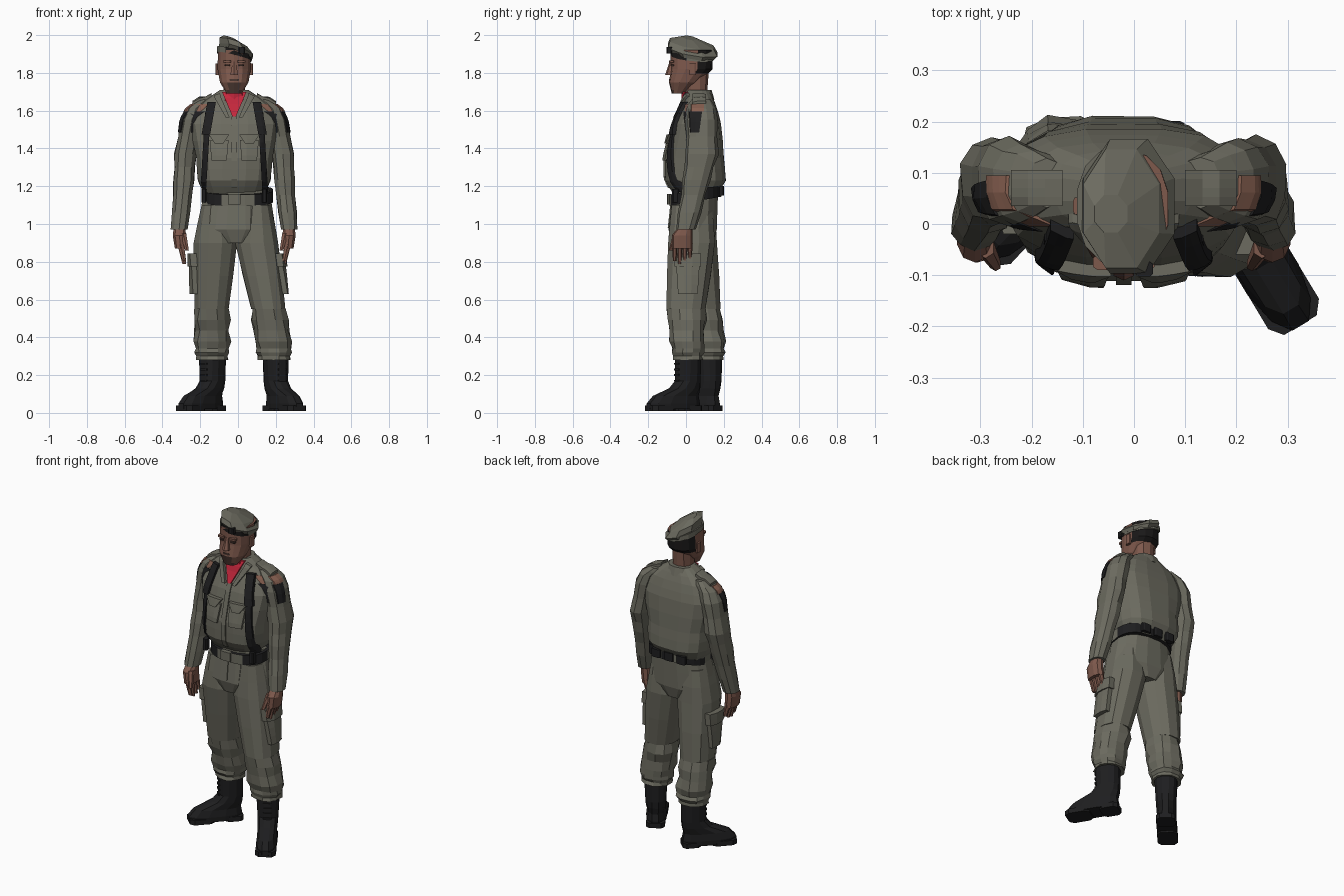
import bpy, bmesh, math, random
from mathutils import Matrix, Vector
from mathutils.bvhtree import BVHTree

random.seed(4)
cube = bpy.data.objects.get("Cube")
if cube:
    bpy.data.objects.remove(cube)


def material(name, *colour):
    m = bpy.data.materials.new(name)
    m.use_nodes = True
    m.diffuse_color = (*colour, 1)
    m.node_tree.nodes["Principled BSDF"].inputs["Base Color"].default_value = (*colour, 1)
    return m


cloth = material("olive cloth", .15, .147, .116)
black = material("black leather", .013, .013, .014)
skin = material("brown skin", .21, .1, .073)
beard = material("shaved beard", .07, .04, .032)
red = material("red scarf", .55, .02, .045)
hair = material("black hair", .01, .009, .009)
rust = material("rust badge", .24, .115, .08)
MID = -.02  # mirror plane of the body
SIDES = (("left", 1), ("right", -1))


def finish(name, verts, faces, mats, rule=None):
    """Make the object, face its surfaces outwards and colour them by rule."""
    mesh = bpy.data.meshes.new(name)
    mesh.from_pydata(verts, [], faces)
    bm = bmesh.new()
    bm.from_mesh(mesh)
    bmesh.ops.recalc_face_normals(bm, faces=bm.faces)
    bm.to_mesh(mesh)
    bm.free()
    obj = bpy.data.objects.new(name, mesh)
    bpy.context.collection.objects.link(obj)
    for mat in mats:
        mesh.materials.append(mat)
    if rule:
        for face in mesh.polygons:
            face.material_index = rule(face.center)
    return obj


def blend(keys, count):
    """Spread rings evenly between a few key rings."""
    rings = []
    for i in range(count):
        t = i / (count - 1) * (len(keys) - 1)
        k = min(int(t), len(keys) - 2)
        rings.append([a + (b - a) * (t - k) for a, b in zip(keys[k], keys[k + 1])])
    return rings


def rounded(value, power):
    return math.copysign(abs(value) ** (2 / power), value)


def loft(name, rings, *mats, sides=10, power=2.3, crease=0, tilt=(0, 0), rule=None):
    """Skin over rings of (x, y, z, half width, half depth) with capped ends."""
    verts = []
    for r, (x, y, z, rx, ry) in enumerate(rings):
        for i in range(sides):
            angle = math.tau * (i + .5) / sides
            fold = 1 + crease * (r % 2 - .5) + random.uniform(-crease, crease)
            dx = rounded(math.cos(angle), power) * rx * fold
            dy = rounded(math.sin(angle), power) * ry * fold
            verts.append(Vector((x + dx, y + dy, z + tilt[0] * dx + tilt[1] * dy)))
    faces = [list(range(sides)), list(range(len(verts) - sides, len(verts)))]
    for r in range(len(rings) - 1):
        for i in range(sides):
            a, b = r * sides + i, r * sides + (i + 1) % sides
            faces.append([a, b, b + sides, a + sides])
    return finish(name, verts, faces, mats, rule)


def block(name, x, y, z, width, depth, height, mat, top=1):
    """Chamfered box on its centre, narrowed at the top."""
    w, d, h = width / 2, depth / 2, height / 2
    return loft(name, [(x, y, z - h, w, d), (x, y, z + h, w * top, d * top)], mat, sides=8, power=4)


def mirrored(rings, s):
    return [(MID + s * x, *rest) for x, *rest in rings]


# Jacket with a loose hem over the belt and a broad flat back
jacket = [(MID, .05, 1.16, .16, .12), (MID, .05, 1.23, .195, .163), (MID, .045, 1.35, .205, .158),
          (MID, .06, 1.53, .24, .128), (MID, .07, 1.63, .195, .09), (MID, .065, 1.71, .075, .06)]
parts = [loft("jacket", blend(jacket, 11), cloth, sides=16, power=2.8, crease=.01)]

# Trousers: hips, then each leg with creased, bloused cuffs
hips = [(-.01, .035, .9, .1, .11), (-.01, .035, .97, .213, .13), (-.005, .05, 1.18, .175, .122)]
parts.append(loft("hips", blend(hips, 5), cloth, sides=16))
for side, hip, knee, ankle in (("left", (.1, .03), (.16, 0), (.19, .01)),
                               ("right", (-.12, .04), (-.14, .08), (-.135, .12))):
    thigh = [(*hip, 1.1, .075, .11), (*hip, .9, .118, .128), (*knee, .55, .093, .107)]
    shin = [(*knee, .55, .093, .107), (*ankle, .35, .098, .09), (*ankle, .28, .083, .078)]
    parts.append(loft(side + "_thigh", blend(thigh, 5), cloth, sides=12, crease=.015))
    parts.append(loft(side + "_cuff", blend(shin, 8), cloth, sides=12, crease=.07))

# Sleeves
sleeve = [(.15, .08, 1.66, .04, .05), (.215, .08, 1.6, .06, .085), (.258, .085, 1.37, .06, .085),
          (.268, .05, 1.2, .054, .07), (.292, 0, .97, .046, .052)]
for side, s in SIDES:
    parts.append(loft(side + "_sleeve", blend(mirrored(sleeve, s), 11), cloth, crease=.05))

# Surface that the sewn-on panels follow
verts, faces = [], []
for part in parts:
    base = len(verts)
    verts += [v.co.copy() for v in part.data.vertices]
    faces += [[i + base for i in p.vertices] for p in part.data.polygons]
body = BVHTree.FromPolygons(verts, faces)
AIM = {"front": lambda u, v: ((u, -1, v), (0, 1, 0)),
       "left": lambda u, v: ((1, u, v), (-1, 0, 0)),
       "right": lambda u, v: ((-1, u, v), (1, 0, 0)),
       "top": lambda u, v: ((u, v, 3), (0, 0, -1))}


def panel(name, axis, u, v, width, height, mat, thick=.008, taper=1, lean=0, rows=4, cols=3):
    """Panel draped on the body; taper narrows its foot, lean shifts its head."""
    inner, outer = [], []
    for r in range(rows + 1):
        up = r / rows
        for c in range(cols + 1):
            across = (c / cols - .5) * width * (taper + (1 - taper) * up)
            start, aim = map(Vector, AIM[axis](u + across + lean * (up - .5), v + height * (up - .5)))
            hit = body.ray_cast(start, aim)[0] or body.find_nearest(start + aim)[0]
            inner.append(hit + aim * .01)
            outer.append(hit - aim * thick)
    w, total = cols + 1, len(inner)
    quads = [[r * w + c, r * w + c + 1, r * w + w + c + 1, r * w + w + c]
             for r in range(rows) for c in range(cols)]
    edges = [(a, b) for q in quads for a, b in zip(q, q[1:] + q[:1])]
    rim = [e for e in edges if e[::-1] not in edges]
    back = [[i + total for i in q] for q in quads]
    walls = [[a, b, b + total, a + total] for a, b in rim]
    finish(name, inner + outer, quads + back + walls, [mat])


# Hands with fingers and thumb
palm = [(.29, 0, .99, .03, .035), (.29, -.02, .94, .037, .055), (.285, -.02, .87, .03, .055)]
thumb = [(.27, -.045, .95, .018, .022), (.25, -.08, .86, .011, .012)]
for side, s in SIDES:
    loft(side + "_palm", mirrored(palm, s), skin)
    loft(side + "_thumb", mirrored(thumb, s), skin, sides=6)
    for f in range(4):
        y = -.06 + f * .027
        tip = .785 + abs(f - 1.3) * .015
        finger = [(.285, y, .9, .02, .015), (.265, y, tip, .011, .009)]
        loft(f"{side}_finger_{f + 1}", mirrored(finger, s), skin, sides=6)

# Boots with laces, turned outwards
boot = [(0, -.09, .02, .058, .158), (0, -.09, .05, .06, .158), (0, -.075, .09, .055, .135),
        (0, -.02, .13, .058, .088), (0, 0, .17, .06, .07), (0, 0, .3, .067, .07)]
for side, x, y, turn in (("left", .2, .01, 31), ("right", -.135, .12, -43)):
    shoe = [loft(side + "_boot", boot, black, sides=12)]
    shoe.append(block(side + "_sole", 0, -.17, .025, .12, .15, .03, black))
    shoe.append(block(side + "_heel", 0, .015, .025, .11, .11, .03, black))
    for i in range(4):
        shoe.append(block(f"{side}_lace_{i + 1}", 0, -.065, .17 + i * .03, .05, .02, .01, black))
    for piece in shoe:
        piece.data.transform(Matrix.Translation((x, y, 0)) @ Matrix.Rotation(math.radians(turn), 4, "Z"))


# Belt: rising to the back, black pieces between cloth loops, pouches, cloth buckle
def belt_rule(c):
    angle = math.degrees(math.atan2(c.y - .05, c.x))
    return 0 if -120 < angle < -65 or round(angle / 15) % 4 == 0 else 1


loft("belt", [(0, .05, z, .187, .138) for z in (1.12, 1.18)], cloth, black,
     sides=24, power=2.5, tilt=(0, .18), rule=belt_rule)
for i in range(3):
    block("back_pouch", -.1 + i * .085, .187, 1.175, .06, .03, .05, black)
block("buckle", MID, -.088, 1.13, .07, .025, .055, cloth)

# Harness, pockets, lapels and badges on both sides
for side, s in SIDES:
    def front(u):
        return MID + s * u
    block(side + "_strap_end", front(.16), -.055, 1.15, .028, .04, .07, black)
    panel(side + "_strap", "front", front(.152), 1.38, .03, .42, black, .013, lean=-.025 * s, rows=8)
    panel(side + "_strap_pad", "front", front(.135), 1.56, .045, .17, black, .022, lean=-.03 * s)
    panel(side + "_chest_pocket", "front", front(.08), 1.39, .1, .11, cloth, .014, taper=.8)
    panel(side + "_pocket_flap", "front", front(.08), 1.45, .11, .05, cloth, .023, taper=.4)
    panel(side + "_lapel", "front", front(.07), 1.635, .04, .14, cloth, .018, taper=.5, lean=.07 * s)
    panel(side + "_epaulette", "top", front(.17), .07, .1, .07, cloth, .014)
    panel(side + "_arm_badge", side, .035, 1.54, .1, .11, black, .005, taper=.7)
    panel(side + "_shoulder_badge", side, .045, 1.615, .1, .04, rust, .006)
    y = .03 - s * .02
    panel(side + "_cargo_pocket", side, y, .73, .13, .2, cloth, .026, taper=.8)
    panel(side + "_cargo_flap", side, y, .81, .14, .07, cloth, .034)
panel("button_placket", "front", MID, 1.38, .03, .38, cloth, rows=8)
panel("trouser_fly", "front", MID, 1.04, .02, .12, cloth, .005)

# Scarf, collar and neck
panel("scarf_front", "front", MID, 1.635, .13, .13, red, .015, taper=.15)
loft("scarf_wrap", [(MID, .045, 1.65, .075, .07), (MID, .035, 1.7, .062, .06)], red)
loft("neck", [(MID, .05, 1.64, .057, .058), (MID, .05, 1.8, .062, .07)], skin)
loft("collar", [(MID, .085, 1.66, .085, .065), (MID, .085, 1.71, .07, .05)], cloth)


# Head: beard on the chin, hair on the back
def head_rule(c):
    if c.y > .045 and c.z > 1.8:
        return 2
    return 1 if c.z < 1.75 and c.y < -.03 and abs(c.x - MID) < .035 else 0


skull = [(MID, -.04, 1.69, .04, .035), (MID, -.01, 1.75, .077, .08),
         (MID, .03, 1.82, .09, .11), (MID, .03, 1.92, .088, .113)]
loft("head", blend(skull, 10), skin, beard, hair, sides=14, power=2.4, rule=head_rule)
loft("nose", [(MID, -.09, 1.79, .023, .02), (MID, -.075, 1.86, .009, .012)], skin, sides=6)
block("mouth", MID, -.075, 1.762, .05, .03, .01, beard)
for side, s in SIDES:
    block(side + "_eye", MID + s * .038, -.072, 1.84, .03, .022, .008, beard)
    block(side + "_brow", MID + s * .038, -.075, 1.86, .045, .03, .012, skin)
    block(side + "_ear", MID + s * .09, .035, 1.82, .018, .035, .06, skin)

# Beret: crown leaning to the right and rising in front, dark band below its left front
loft("beret_band", [(MID, .035, z, .093, .118) for z in (1.885, 1.915)], cloth, hair,
     sides=14, tilt=(-.25, -.1), rule=lambda c: int(c.y < -.02 and c.x > -.06))
crown = [(-.015, .035, 1.9, .094, .122), (-.01, .035, 1.92, .096, .142),
         (-.025, .03, 1.955, .08, .125), (-.045, .02, 1.985, .035, .04)]
loft("beret", crown, cloth, sides=8, power=2, tilt=(-.32, -.17))
block("beret_badge", .02, -.088, 1.92, .036, .03, .035, black)
